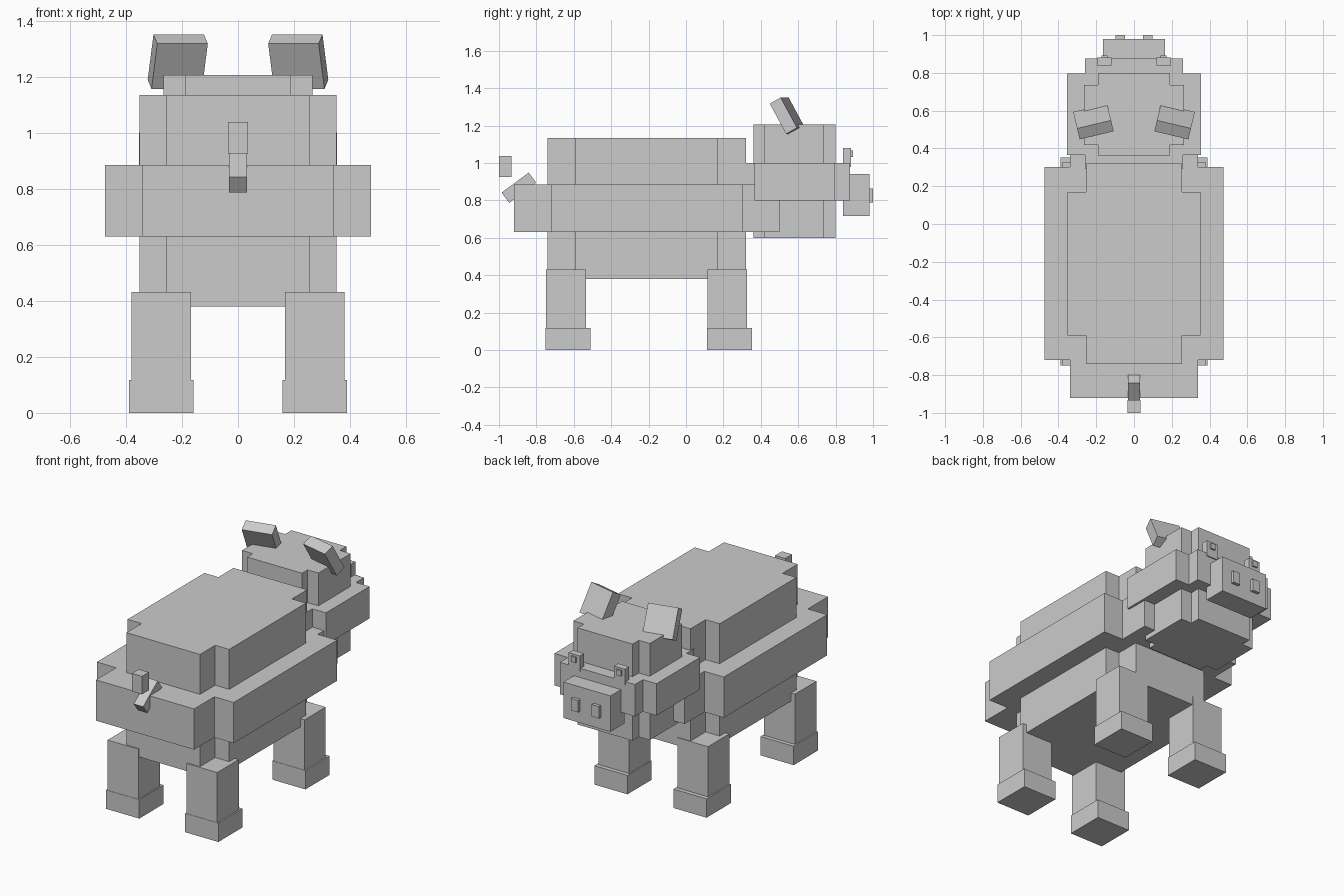
import bpy
import bmesh
from math import radians
from mathutils import Matrix

cube = bpy.data.objects.get("Cube")
if cube:
    bpy.data.objects.remove(cube, do_unlink=True)

grey = bpy.data.materials.new("plain grey")
grey.use_nodes = True
colour = (0.6, 0.6, 0.6, 1)
grey.diffuse_color = colour
grey.node_tree.nodes["Principled BSDF"].inputs["Base Color"].default_value = colour


def finish(name, bm):
    bmesh.ops.recalc_face_normals(bm, faces=bm.faces)
    mesh = bpy.data.meshes.new(name)
    bm.to_mesh(mesh)
    bm.free()
    mesh.materials.append(grey)
    obj = bpy.data.objects.new(name, mesh)
    bpy.context.collection.objects.link(obj)
    return obj


def block(name, centre, size, rotation=(0, 0, 0)):
    bm = bmesh.new()
    bmesh.ops.create_cube(bm, size=1, matrix=Matrix.Diagonal((*size, 1)))
    obj = finish(name, bm)
    obj.location = centre
    obj.rotation_euler = [radians(a) for a in rotation]
    return obj


def box(name, xs, ys, zs):
    spans = (xs, ys, zs)
    return block(name, [(a + b) / 2 for a, b in spans], [b - a for a, b in spans])


def notched_slab(name, narrow, wide, long_y, short_y, zs):
    """Slab whose four upright corners are cut back in a step."""
    (y0, y3), (y1, y2) = long_y, short_y
    half = [(narrow, y0), (narrow, y1), (wide, y1),
            (wide, y2), (narrow, y2), (narrow, y3)]
    outline = half + [(-x, y) for x, y in reversed(half)]
    bm = bmesh.new()
    face = bm.faces.new([bm.verts.new((x, y, zs[0])) for x, y in outline])
    ext = bmesh.ops.extrude_face_region(bm, geom=[face], use_keep_orig=True)
    top = [v for v in ext["geom"] if isinstance(v, bmesh.types.BMVert)]
    bmesh.ops.translate(bm, verts=top, vec=(0, 0, zs[1] - zs[0]))
    return finish(name, bm)


# Body and head: a tall core crossed by a wider middle band
notched_slab("body_core", 0.255, 0.352, (-0.74, 0.32), (-0.59, 0.17), (0.38, 1.135))
notched_slab("body_band", 0.34, 0.474, (-0.92, 0.5), (-0.72, 0.303), (0.63, 0.885))
notched_slab("head_core", 0.19, 0.265, (0.362, 0.8), (0.417, 0.737), (0.6, 1.205))
notched_slab("head_band", 0.26, 0.354, (0.29, 0.876), (0.365, 0.797), (0.8, 1.0))

# Snout
box("snout", (-0.163, 0.163), (0.84, 0.98), (0.717, 0.942))


def mirrored(side, a, b):
    return (a, b) if side > 0 else (-b, -a)


for side, label in ((1, "left"), (-1, "right")):
    # Face details
    box(label + "_nostril", mirrored(side, 0.047, 0.097), (0.975, 1.0), (0.79, 0.865))
    box(label + "_eye", mirrored(side, 0.118, 0.195), (0.84, 0.882), (0.98, 1.08))
    box(label + "_pupil", mirrored(side, 0.14, 0.173), (0.878, 0.892), (1.033, 1.068))
    # Tilted ears
    block(label + "_ear", (side * 0.215, 0.542, 1.253), (0.185, 0.068, 0.185),
          (29, 0, -side * 13.4))
    # Legs with slightly larger feet
    for end, y0, leg_y, foot_y in (("front", 0.112, 0.325, 0.352),
                                   ("back", -0.75, -0.535, -0.51)):
        box(f"{end}_{label}_leg", mirrored(side, 0.167, 0.38),
            (y0 + 0.002, leg_y), (0.1, 0.432))
        box(f"{end}_{label}_foot", mirrored(side, 0.159, 0.389),
            (y0, foot_y), (0, 0.118))

# Tail in two pieces
block("tail_base", (0, -0.893, 0.868), (0.066, 0.18, 0.068), (36.5, 0, 0))
box("tail_tip", (-0.035, 0.035), (-1.0, -0.932), (0.925, 1.038))
